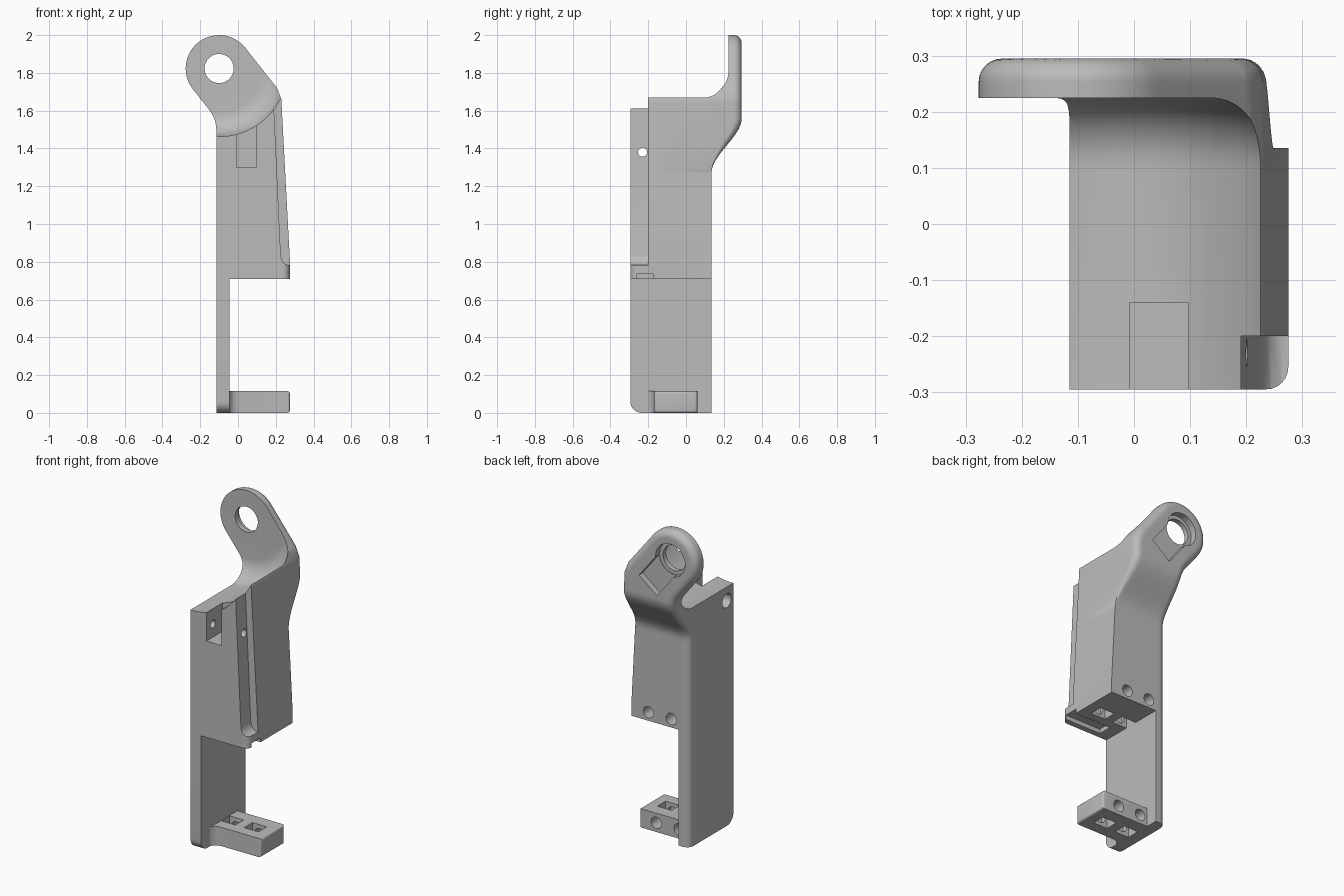
import bpy, bmesh, math
from mathutils import Vector, Matrix

cube = bpy.data.objects.get("Cube")
if cube:
    bpy.data.objects.remove(cube, do_unlink=True)

grey = bpy.data.materials.new("plain_grey")
grey.use_nodes = True
grey.diffuse_color = (0.5, 0.5, 0.5, 1)
grey.node_tree.nodes["Principled BSDF"].inputs["Base Color"].default_value = (0.5, 0.5, 0.5, 1)


def make_object(name, bm):
    bmesh.ops.recalc_face_normals(bm, faces=bm.faces)
    mesh = bpy.data.meshes.new(name)
    bm.to_mesh(mesh)
    bm.free()
    mesh.materials.append(grey)
    obj = bpy.data.objects.new(name, mesh)
    bpy.context.scene.collection.objects.link(obj)
    return obj


def bridge(rings, closed_caps=True):
    """Skin a list of equal-length closed loops of points."""
    bm = bmesh.new()
    loops = [[bm.verts.new(p) for p in ring] for ring in rings]
    n = len(loops[0])
    for a, b in zip(loops, loops[1:]):
        for i in range(n):
            j = (i + 1) % n
            bm.faces.new((a[i], a[j], b[j], b[i]))
    bm.faces.new(loops[0])
    bm.faces.new(loops[-1])
    return bm


def box(lo, hi):
    bm = bmesh.new()
    lo, hi = Vector(lo), Vector(hi)
    bmesh.ops.create_cube(bm, size=1, matrix=Matrix.Translation((lo + hi) / 2) @ Matrix.Diagonal((*(hi - lo), 1)))
    return bm


def rod(start, end, radius, segments=40):
    bm = bmesh.new()
    start, end = Vector(start), Vector(end)
    axis = end - start
    turn = axis.to_track_quat('Z', 'Y').to_matrix().to_4x4()
    bmesh.ops.create_cone(bm, cap_ends=True, segments=segments, radius1=radius, radius2=radius,
                          depth=axis.length, matrix=Matrix.Translation((start + end) / 2) @ turn)
    return bm


def cut(target, bm):
    cutter = make_object("cutter", bm)
    cutter.hide_render = True
    mod = target.modifiers.new("cut", 'BOOLEAN')
    mod.operation, mod.solver, mod.object = 'DIFFERENCE', 'EXACT', cutter
    bpy.context.view_layer.objects.active = target
    bpy.ops.object.modifier_apply(modifier=mod.name)
    bpy.data.objects.remove(cutter, do_unlink=True)


# Outline of body and lug: a left and a right chain of (x, z), top to bottom
CX, CZ, R = -0.1, 1.823, 0.177
FRONT, ROUND = -0.295, 0.042


def arc(a, b, steps):
    angles = [math.radians(a + (b - a) * i / steps) for i in range(steps + 1)]
    return [(CX + R * math.cos(t), CZ + R * math.sin(t)) for t in angles]


left = arc(90, 218, 32) + [(-0.145, 1.595), (-0.128, 1.567), (-0.118, 1.535), (-0.115, 1.5), (-0.115, -0.2)]
right = arc(90, 38, 16) + [(0.221, 1.702), (0.228, 1.685), (0.275, 0.8), (0.275, -0.2)]


def x_at(chain, z):
    for (x0, z0), (x1, z1) in zip(chain, chain[1:]):
        if z0 >= z >= z1:
            return x0 + (x1 - x0) * (z0 - z) / (z0 - z1)


def distance(chain, x, z):
    p, best = Vector((x, z)), 9
    for a, b in zip(chain, chain[1:]):
        a, d = Vector(a), Vector(b) - Vector(a)
        t = max(0, min(1, (p - a).dot(d) / d.length_squared))
        best = min(best, (p - a - d * t).length)
    return best


def drop(d, r):
    """Depth lost to a rounded edge at distance d from it."""
    return r - math.sqrt(max(0, r * r - max(0, r - d) ** 2))


def smooth(a, b, v):
    t = max(0, min(1, (v - a) / (b - a)))
    return t * t * (3 - 2 * t)


def back_y(x, z):
    y = 0.135 + 0.16 * smooth(1.27, 1.56, z)
    soft = ROUND * smooth(1.25, 1.5, z)
    return y - max(drop(distance(left, x, z), ROUND), drop(distance(right, x, z), soft))


def front_y(x, z):
    return FRONT + max(drop(x_at(right, z) - x, 0.04), drop(z, 0.06))


# Body: horizontal sections lofted from the floor to the lug
levels = [0.06 * (1 - math.cos(math.pi / 2 * i / 8)) for i in range(9)]
levels += [0.71, 0.8] + [1.2 + 0.02 * i for i in range(24)]
levels += [CZ + R * math.sin(math.radians(a)) for a in range(-36, 89, 4)]
rings = []
for z in sorted(levels):
    x0, x1 = x_at(left, z), x_at(right, z)
    xs = [x0 + (x1 - x0) * (1 - math.cos(math.pi * i / 28)) / 2 for i in range(29)]
    rings.append([(x, front_y(x, z), z) for x in xs] + [(x, back_y(x, z), z) for x in reversed(xs)])
body = make_object("bracket_body", bridge(rings))

# Clear the space before the lug with a filleted round cutter
FILLET = 0.125
profile = [(-0.6, 0.36)]
for i in range(11):
    t = math.pi / 2 * i / 10
    profile.append((0.1 + FILLET * math.sin(t), 0.235 + FILLET * math.cos(t)))
circle = [2 * math.pi * i / 96 for i in range(96)]
cut(body, bridge([[(CX + r * math.cos(t), y, CZ + r * math.sin(t)) for t in circle] for y, r in profile]))

# Open space between body and foot
cut(body, box((-0.045, -1, -1), (1, 1, 0.71)))

# Channel down the front corner
channel = [(0.184, 1.75), (0.226, 0.84), (0.231, 0.812), (0.243, 0.793), (0.262, 0.782), (0.4, 0.78), (0.4, 1.75)]
cut(body, bridge([[(x, y, z) for x, z in channel] for y in (-0.4, -0.2)]))

# Front slot and the cross hole that meets it
cut(body, box((-0.008, -0.4, 1.3), (0.096, -0.14, 1.9)))
cut(body, rod((-0.2, -0.23, 1.38), (0.4, -0.23, 1.38), 0.024))
cut(body, rod((-0.2, -0.23, 1.38), (-0.06, -0.23, 1.38), 0.043))

# Lug hole, its counterbore and the slanted pocket behind
cut(body, rod((CX, 0, CZ), (CX, 0.5, CZ), 0.077, 64))
cut(body, rod((CX, 0.255, CZ), (CX, 0.5, CZ), 0.1, 64))
pocket = box((0.06, 0.258, -0.077), (0.245, 0.5, 0.077))
pocket.transform(Matrix.Translation((CX, 0, CZ)) @ Matrix.Rotation(math.radians(52), 4, 'Y'))
cut(body, pocket)

# Notch under the front edge
cut(body, box((0.03, -0.26, 0.6), (0.4, -0.175, 0.737)))

# Foot: plan shape with a curved joint to the wall
plan = [(-0.05, -0.215), (-0.045, -0.205), (-0.035, -0.188), (-0.018, -0.176), (0.005, -0.17),
        (0.275, -0.17), (0.275, 0.06), (-0.05, 0.06)]
bm = bridge([[(x, y, z) for x, y in plan] for z in (0, 0.115)])
outer = [e for e in bm.edges if all(v.co.x > 0.27 for v in e.verts)]
bmesh.ops.bevel(bm, geom=outer, offset=0.014, segments=4, profile=0.5, affect='EDGES')
foot = make_object("foot", bm)

# Nut pockets with bolt holes from the back, in body and foot
for x in (0.005, 0.16):
    cut(body, box((x - 0.05, -0.12, 0.6), (x + 0.05, -0.04, 0.81)))
    cut(body, rod((x, -0.14, 0.762), (x, 0.3, 0.762), 0.035))
    cut(foot, box((x - 0.048, -0.1, -0.1), (x + 0.048, -0.02, 0.3)))
    cut(foot, rod((x, -0.13, 0.056), (x, 0.3, 0.056), 0.035))

for obj in (body, foot):
    bpy.ops.object.select_all(action='DESELECT')
    obj.select_set(True)
    bpy.context.view_layer.objects.active = obj
    bpy.ops.object.shade_smooth_by_angle(angle=math.radians(30))
